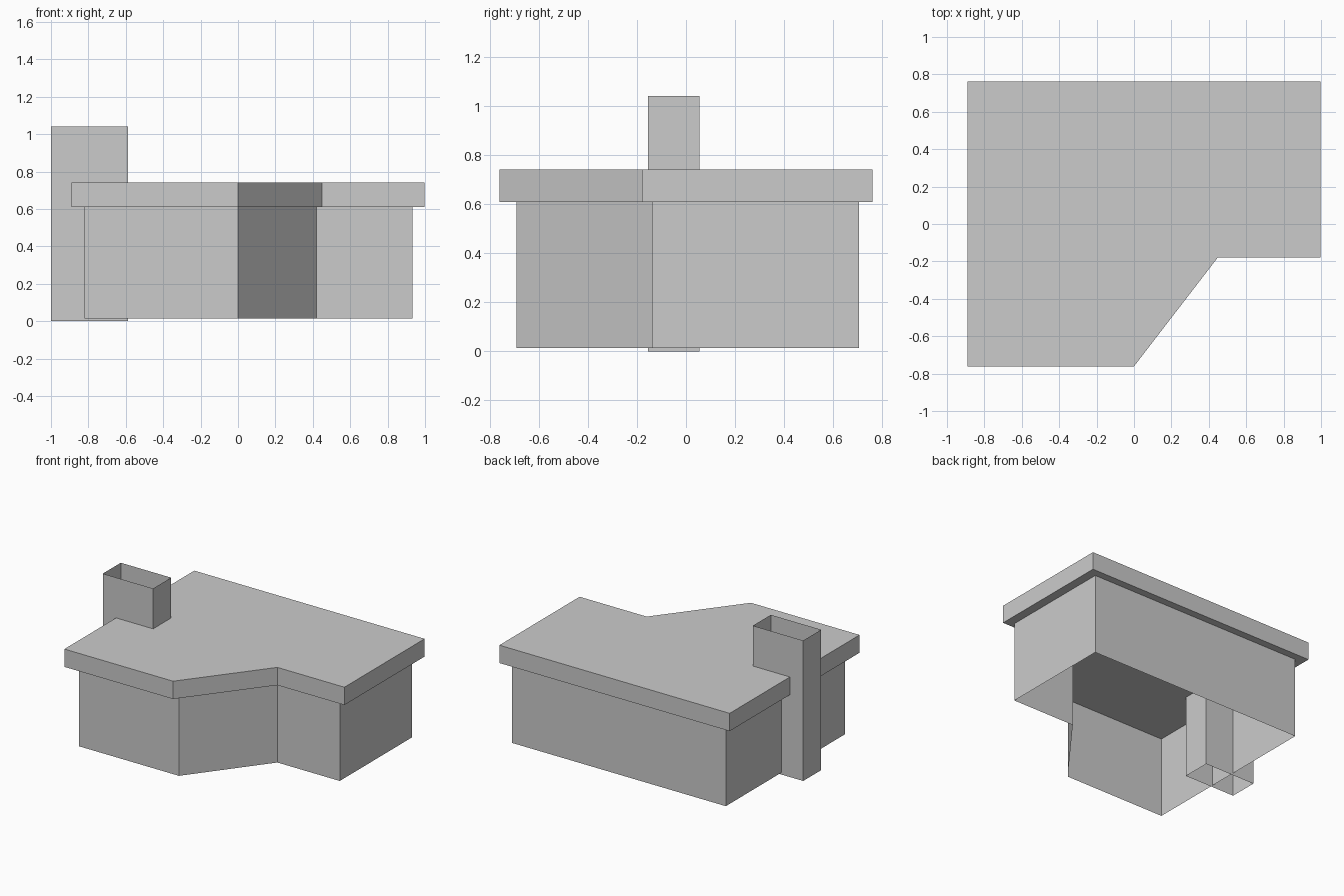
import bpy
import bmesh

if "Cube" in bpy.data.objects:
    bpy.data.objects.remove(bpy.data.objects["Cube"])


def extrude_outline(name, outline, z0, z1, capped):
    """Raise a counter-clockwise outline from z0 to z1, optionally closing both ends."""
    bm = bmesh.new()
    low = [bm.verts.new((x, y, z0)) for x, y in outline]
    high = [bm.verts.new((x, y, z1)) for x, y in outline]
    n = len(outline)
    for i in range(n):
        j = (i + 1) % n
        bm.faces.new((low[i], low[j], high[j], high[i]))
    if capped:
        bm.faces.new(high)
        bm.faces.new(low[::-1])
    mesh = bpy.data.meshes.new(name)
    bm.to_mesh(mesh)
    bm.free()
    obj = bpy.data.objects.new(name, mesh)
    bpy.context.collection.objects.link(obj)
    return obj


# House walls, open at the bottom, with the angled front corner
extrude_outline("walls", [(-0.821, -0.692), (0.0, -0.692), (0.42, -0.139),
                          (0.932, -0.139), (0.932, 0.706), (-0.821, 0.706)],
                0.014, 0.61, False)

# Flat overhanging roof slab
extrude_outline("roof", [(-0.891, -0.761), (0.0, -0.761), (0.448, -0.179),
                         (0.998, -0.179), (0.998, 0.761), (-0.891, 0.761)],
                0.61, 0.742, True)

# Chimney: thin open tube passing through the roof on the left side
extrude_outline("chimney", [(-1.0, -0.156), (-0.587, -0.156),
                            (-0.587, 0.055), (-1.0, 0.055)],
                0.0, 1.041, False)
